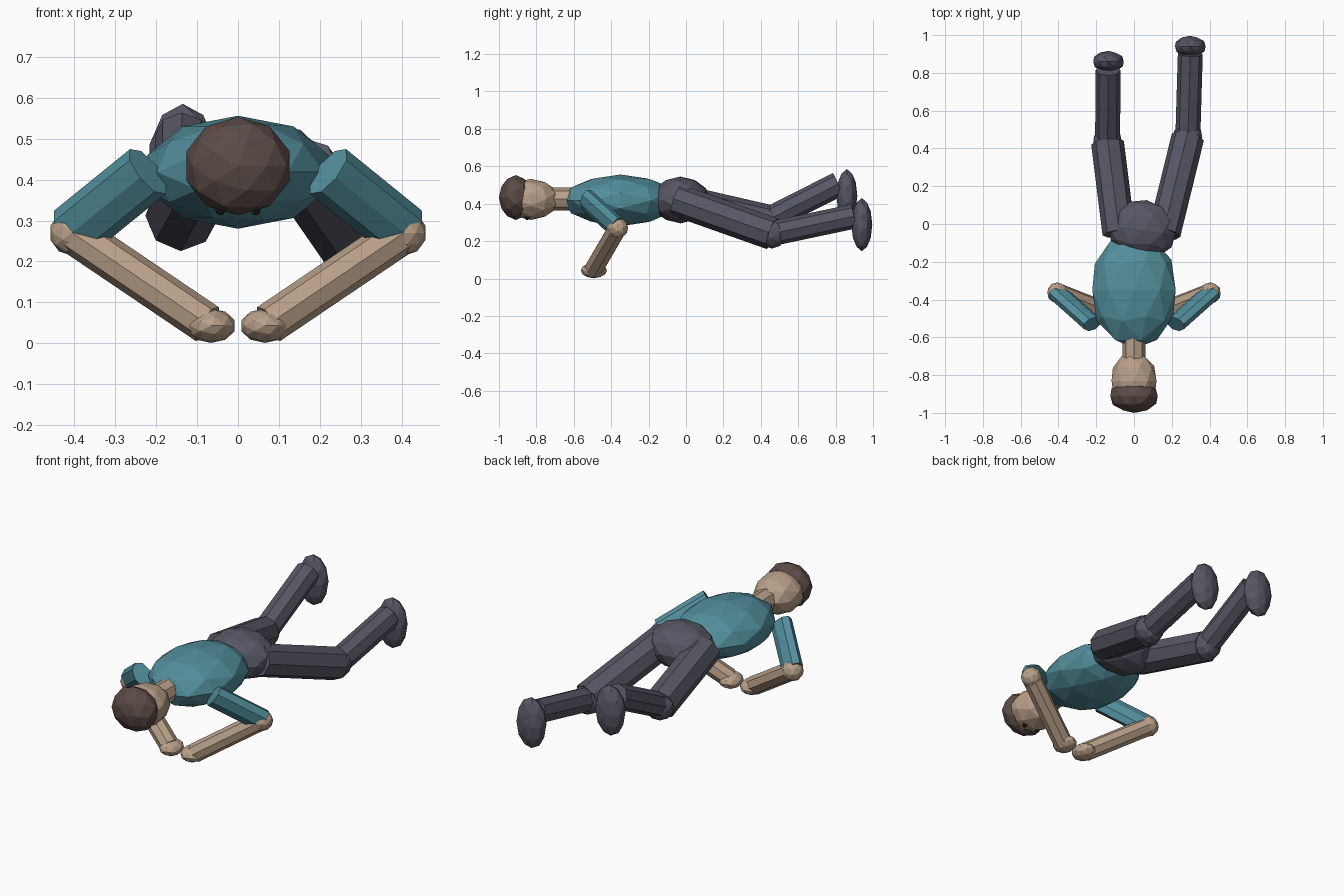
import bpy
import math
from mathutils import Vector, Matrix

cube = bpy.data.objects.get("Cube")
if cube:
    bpy.data.objects.remove(cube)


def material(name, rgb):
    m = bpy.data.materials.new(name)
    m.use_nodes = True
    m.diffuse_color = (*rgb, 1)
    m.node_tree.nodes["Principled BSDF"].inputs["Base Color"].default_value = (*rgb, 1)
    return m


teal = material("teal shirt", (0.085, 0.27, 0.33))
skin = material("skin", (0.48, 0.35, 0.25))
brown = material("brown hair", (0.105, 0.07, 0.062))
slate = material("slate trousers", (0.095, 0.095, 0.13))
black = material("dark eye", (0.02, 0.018, 0.018))


def finish(name, mat, matrix):
    ob = bpy.context.object
    ob.name = name
    ob.data.transform(matrix)
    ob.data.materials.append(mat)
    return ob


def ball(name, center, radii, mat, yaw=0, detail=2):
    """Faceted ellipsoid with its poles along the lying body."""
    bpy.ops.mesh.primitive_ico_sphere_add(subdivisions=detail, radius=1)
    matrix = (Matrix.Translation(center) @ Matrix.Rotation(math.radians(yaw), 4, "Z")
              @ Matrix.Diagonal((*radii, 1)) @ Matrix.Rotation(math.pi / 2, 4, "X"))
    return finish(name, mat, matrix)


def limb(name, start, end, wide, thin, mat, hint):
    """Eight-sided prism between two joints; hint steers the wide axis."""
    a, b = Vector(start), Vector(end)
    axis = (b - a).normalized()
    side = Vector(hint)
    side = (side - axis * side.dot(axis)).normalized()
    turn = Matrix((side, axis.cross(side), axis)).transposed().to_4x4()
    bpy.ops.mesh.primitive_cylinder_add(vertices=8, radius=1, depth=(b - a).length)
    matrix = Matrix.Translation((a + b) / 2) @ turn @ Matrix.Diagonal((wide, thin, 1, 1))
    return finish(name, mat, matrix)


# Trunk and head
ball("torso", (0, -0.35, 0.418), (0.232, 0.31, 0.138), teal)
ball("hips", (0.045, -0.03, 0.42), (0.185, 0.158, 0.125), slate, yaw=-8)
limb("neck", (0, -0.58, 0.425), (0, -0.74, 0.425), 0.061, 0.061, skin, (1, 0, 0))
ball("head", (0, -0.83, 0.423), (0.125, 0.153, 0.11), skin)
ball("hair", (0, -0.91, 0.433), (0.132, 0.09, 0.12), brown)

# Arms, mirrored about the body
for side, s in (("left", 1), ("right", -1)):
    ball(side + "_eye", (s * 0.043, -0.85, 0.326), (0.014, 0.014, 0.014), black, detail=1)
    shoulder = (s * 0.22, -0.53, 0.42)
    elbow = (s * 0.405, -0.365, 0.27)
    wrist = (s * 0.075, -0.495, 0.047)
    limb(side + "_upper_arm", shoulder, elbow, 0.07, 0.045, teal, (s * 0.62, 0, 0.78))
    ball(side + "_elbow", elbow, (0.056, 0.056, 0.056), skin)
    limb(side + "_forearm", elbow, wrist, 0.053, 0.05, skin, (0, 1, 0))
    ball(side + "_hand", (s * 0.066, -0.493, 0.043), (0.061, 0.07, 0.042), skin)

# Legs, each bent by its own amount
legs = (
    ("left", (0.16, -0.05, 0.42), (0.285, 0.46, 0.24), (0.298, 0.9, 0.333), (0.298, 0.94, 0.288)),
    ("right", (-0.08, -0.05, 0.42), (-0.14, 0.43, 0.31), (-0.137, 0.815, 0.505), (-0.135, 0.86, 0.443)),
)
for side, hip, knee, ankle, foot in legs:
    limb(side + "_thigh", hip, knee, 0.087, 0.087, slate, (1, 0, 0))
    ball(side + "_knee", knee, (0.08, 0.08, 0.08), slate)
    limb(side + "_shin", knee, ankle, 0.066, 0.066, slate, (1, 0, 0))
    ball(side + "_foot", foot, (0.085, 0.056, 0.142), slate)
